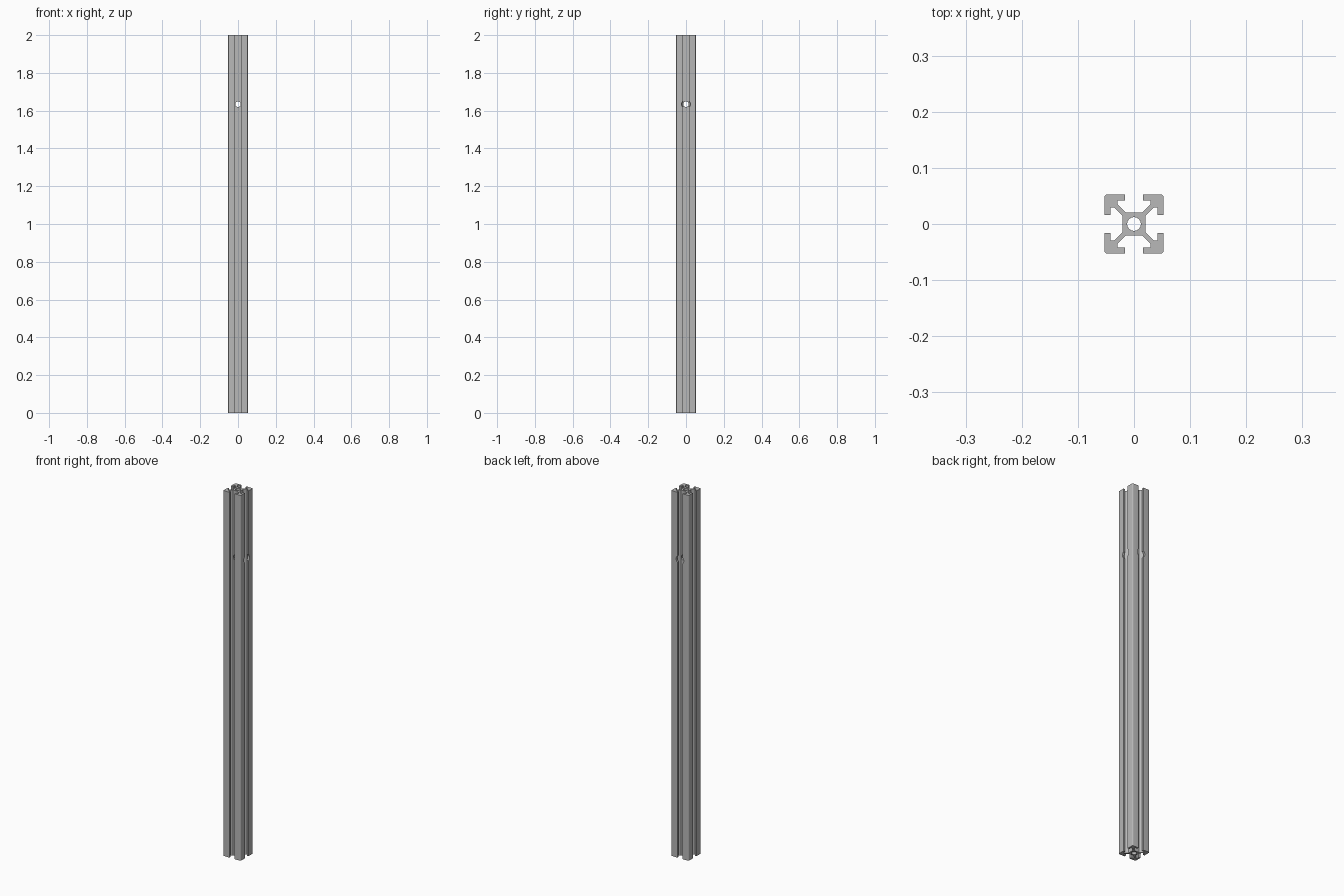
import bpy, bmesh, math
from mathutils import Matrix, Vector

cube = bpy.data.objects.get("Cube")
if cube:
    bpy.data.objects.remove(cube, do_unlink=True)

HALF = 0.0527          # half width of the square section
MM = HALF / 10         # section drawn on a 20-unit square
LENGTH = 2.0
HOLE_Z = 1.634

metal = bpy.data.materials.new("aluminium_grey")
metal.use_nodes = True
grey = (0.48, 0.48, 0.48, 1)
metal.diffuse_color = grey
metal.node_tree.nodes["Principled BSDF"].inputs["Base Color"].default_value = grey


def section():
    """Slotted outline: half a slot, mirrored on the diagonal, turned four times."""
    half = [(2.85, 3.9), (5.5, 6.55), (5.5, 8), (3, 8), (3, 10)]
    corner = [(9 + math.sin(a), 9 + math.cos(a))
              for a in (math.radians(22.5 * i) for i in range(5))]
    quarter = half + corner + [(y, x) for x, y in reversed(half)]
    points = []
    for turn in range(4):
        rot = Matrix.Rotation(-turn * math.pi / 2, 2)
        points += [rot @ Vector(p) * MM for p in quarter]
    return points


def drill(name, radius, start, end):
    """Hidden cylinder cutter between two points."""
    start, end = Vector(start), Vector(end)
    axis = end - start
    bpy.ops.mesh.primitive_cylinder_add(vertices=32, radius=radius, depth=axis.length,
                                        location=(start + end) / 2,
                                        rotation=axis.to_track_quat('Z', 'Y').to_euler())
    cutter = bpy.context.object
    cutter.name = name
    cutter.hide_render = True
    cutter.hide_set(True)
    cutter.display_type = 'WIRE'
    return cutter


# Extruded rail
bm = bmesh.new()
base = bm.faces.new([bm.verts.new((p.x, p.y, 0)) for p in section()])
top = bmesh.ops.extrude_face_region(bm, geom=[base])["geom"]
bmesh.ops.translate(bm, vec=(0, 0, LENGTH),
                    verts=[v for v in top if isinstance(v, bmesh.types.BMVert)])
bmesh.ops.recalc_face_normals(bm, faces=bm.faces)
mesh = bpy.data.meshes.new("slotted_rail")
bm.to_mesh(mesh)
bm.free()
rail = bpy.data.objects.new("slotted_rail", mesh)
bpy.context.collection.objects.link(rail)
mesh.materials.append(metal)

# Centre bore, cross holes through the core, access holes in the left and back lips
z, core, lip, out = HOLE_Z, 0.03, 0.036, 0.08
cutters = [
    drill("centre_bore_cutter", 0.0122, (0, 0, -0.1), (0, 0, LENGTH + 0.1)),
    drill("cross_hole_x_cutter", 0.0145, (-core, 0, z), (core, 0, z)),
    drill("cross_hole_y_cutter", 0.0145, (0, -core, z), (0, core, z)),
    drill("access_hole_left_cutter", 0.0235, (lip, 0, z), (out, 0, z)),
    drill("access_hole_back_cutter", 0.0235, (0, lip, z), (0, out, z)),
]
for cutter in cutters:
    cut = rail.modifiers.new(cutter.name, 'BOOLEAN')
    cut.operation = 'DIFFERENCE'
    cut.solver = 'EXACT'
    cut.object = cutter

# Bake the cuts, then drop the cutters
bpy.ops.object.select_all(action='DESELECT')
bpy.context.view_layer.objects.active = rail
rail.select_set(True)
for cutter in cutters:
    bpy.ops.object.modifier_apply(modifier=cutter.name)
    bpy.data.objects.remove(cutter, do_unlink=True)
bpy.ops.object.shade_smooth_by_angle(angle=math.radians(30))
